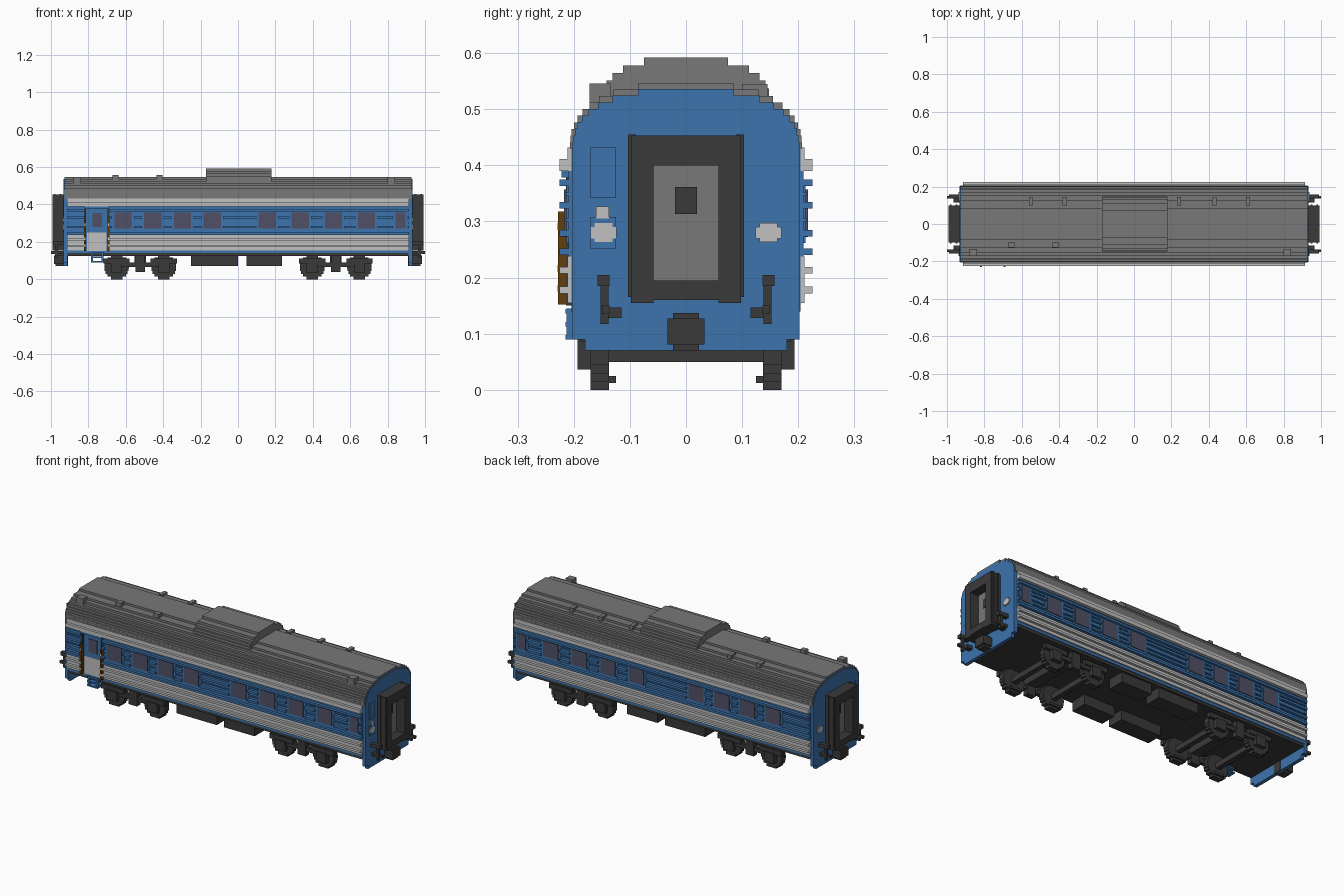
import bpy, bmesh, math

if "Cube" in bpy.data.objects:
    bpy.data.objects.remove(bpy.data.objects["Cube"])


def material(name, r, g, b):
    lin = [((c / 255 + 0.055) / 1.055) ** 2.4 for c in (r, g, b)] + [1]
    m = bpy.data.materials.new(name)
    m.use_nodes = True
    m.diffuse_color = lin
    m.node_tree.nodes["Principled BSDF"].inputs["Base Color"].default_value = lin
    return m


BLUE = material("carriage blue", 60, 115, 172)
LIGHT = material("light grey", 193, 193, 193)
GREY = material("roof grey", 120, 120, 120)
BLACK = material("charcoal", 58, 58, 58)
GLASS = material("window slate", 80, 80, 102)
BROWN = material("rail brown", 100, 62, 10)


def boxes(name, mat, items, mirror=""):
    """One object from boxes (x0, x1, y0, y1, z0, z1), mirrored over the named axes."""
    bm = bmesh.new()
    for x0, x1, y0, y1, z0, z1 in items:
        cube = bmesh.ops.create_cube(bm, size=1)["verts"]
        bmesh.ops.scale(bm, verts=cube, vec=(abs(x1 - x0), abs(y1 - y0), abs(z1 - z0)))
        bmesh.ops.translate(bm, verts=cube, vec=((x0 + x1) / 2, (y0 + y1) / 2, (z0 + z1) / 2))
    me = bpy.data.meshes.new(name)
    bm.to_mesh(me)
    bm.free()
    me.materials.append(mat)
    ob = bpy.data.objects.new(name, me)
    bpy.context.collection.objects.link(ob)
    if mirror:
        mod = ob.modifiers.new("Mirror", "MIRROR")
        mod.use_axis = [axis in mirror for axis in "xyz"]
        mod.use_mirror_merge = False


def arch(x0, x1, width, z0, height, rows):
    """Boxes stacked in shrinking rows that follow a rounded arch."""
    step, power = height / rows, 2.4
    widths = [width * (1 - ((i + 0.5) / rows) ** power) ** (1 / power) for i in range(rows)]
    return [(x0, x1, -w, w, z0 + i * step, z0 + (i + 1) * step) for i, w in enumerate(widths)]


def around(centres, half):
    return [(c - half, c + half) for c in centres]


def between(gaps):
    """Stretches of side wall left between the gaps."""
    edges = [-0.915] + [x for gap in sorted(gaps) for x in gap] + [0.915]
    return list(zip(edges[::2], edges[1::2]))


def strips(spans, s, depth, *heights):
    """Wall strips on side s for each x span and z range."""
    return [(a, b, s * 0.2, s * depth, z0, z1) for a, b in spans for z0, z1 in heights]


# Body core, floor and end walls
boxes("body_core", BLUE, [(-0.915, 0.915, -0.204, 0.204, 0.14, 0.43)])
boxes("floor", BLACK, [(-0.915, 0.915, -0.2, 0.2, 0.125, 0.14)])
boxes("end_walls", BLUE, arch(0.912, 0.932, 0.202, 0.43, 0.106, 9)
      + [(0.912, 0.932, -0.202, 0.202, 0.09, 0.43), (0.912, 0.932, -0.18, 0.18, 0.07, 0.09)], "x")

# Stepped roof, raised hump and roof fittings
boxes("roof", GREY, arch(-0.928, 0.928, 0.207, 0.43, 0.117, 10))
boxes("roof_hump", GREY, arch(-0.172, 0.178, 0.15, 0.51, 0.082, 6))
boxes("front_roof_vents", GREY, [(a, b, -0.125, -0.095, 0.51, 0.557) for a, b in around((-0.655, -0.42), 0.016)])
boxes("back_roof_vents", GREY, [(a, b, 0.1, 0.145, 0.505, 0.545)
                                for a, b in around((-0.55, -0.37, 0.24, 0.43, 0.61), 0.011)])
boxes("roof_end_boxes", GREY, [(a, b, -0.172, -0.135, 0.49, 0.546) for a, b in around((-0.86, 0.82), 0.02)])

# Ribbed side walls with windows; the front side leaves a gap for the door
for side, s, first, door in (("front", -1, -0.615, [(-0.82, -0.69)]), ("back", 1, -0.69, [])):
    centres = [first + 0.159 * i for i in range(4)] + [0.156 + 0.177 * i for i in range(4)]
    panes = around(centres, 0.046) + [(0.842, 0.895)]
    frames = [(a - 0.012, b + 0.012) for a, b in panes]
    runs, bays = between(door), between(door + frames)
    full = between([])
    boxes(side + "_lower_panel", LIGHT, strips(runs, s, 0.211, (0.155, 0.238))
          + strips(runs, s, 0.225, *around((0.178, 0.213), 0.006)))
    boxes(side + "_upper_band", LIGHT, strips(full, s, 0.211, (0.39, 0.432))
          + strips(full, s, 0.225, (0.39, 0.411)))
    boxes(side + "_blue_panel", BLUE, strips(runs, s, 0.209, (0.238, 0.39))
          + strips(runs, s, 0.225, *around((0.246, 0.369), 0.006))
          + strips(bays, s, 0.225, *around((0.279, 0.329), 0.006))
          + strips(bays, s, 0.215, *around((0.302, 0.349), 0.003)))
    boxes(side + "_window_frames", BLUE, strips(frames, s, 0.213, (0.262, 0.363)))
    boxes(side + "_windows", GLASS, strips(panes, s, 0.217, (0.272, 0.357)))

# Entrance door, handrails and steps
leaf, rails = around([-0.755], 0.053), around((-0.818, -0.692), 0.005)
boxes("door_lower", LIGHT, strips(leaf, -1, 0.208, (0.152, 0.25)))
boxes("door_upper", BLUE, strips(leaf, -1, 0.208, (0.25, 0.38)))
boxes("door_lintel", BLUE, strips(around([-0.755], 0.065), -1, 0.222, (0.378, 0.39)))
boxes("door_window", GLASS, strips(around([-0.752], 0.026), -1, 0.213, (0.28, 0.355)))
boxes("door_jambs", BLACK, strips(rails, -1, 0.214, (0.15, 0.378)))
boxes("door_handrails", BROWN, [(a, b, -0.214, -0.228, 0.152, 0.318) for a, b in rails])
boxes("door_rail_mounts", LIGHT, strips(rails, -1, 0.229, *around((0.181, 0.216, 0.291), 0.006)))
boxes("door_steps", BLUE, [(-0.785, -0.72, -0.17, -0.215, z0, z1) for z0, z1 in around((0.094, 0.117, 0.14), 0.004)]
      + [(a, b, -0.19, -0.213, 0.09, 0.145) for a, b in around((-0.78, -0.725), 0.005)])

# Gangways, couplers, lamps and hoses at both ends
boxes("gangway_frames", BLACK, [(0.93, 0.993, 0.058, 0.098, 0.155, 0.453),
                                (0.93, 0.993, 0, 0.058, 0.4, 0.453),
                                (0.93, 0.993, 0, 0.058, 0.16, 0.195)]
      + [(a, b, 0.09, 0.103, 0.165, 0.455) for a, b in around((0.95, 0.98), 0.005)], "xy")
boxes("gangway_doors", GREY, [(0.93, 0.942, -0.06, 0.06, 0.19, 0.405)], "x")
boxes("gangway_door_windows", BLACK, [(0.94, 0.946, -0.02, 0.02, 0.313, 0.361)], "x")
boxes("couplers", BLACK, [(0.925, 0.985, -0.033, 0.033, 0.081, 0.127),
                          (0.91, 0.975, -0.023, 0.023, 0.07, 0.137)], "x")
boxes("lamps", LIGHT, [(0.93, 0.938, 0.124, 0.17, 0.27, 0.29),
                       (0.93, 0.938, 0.131, 0.163, 0.263, 0.297)], "xy")
boxes("signal_lamps", LIGHT, [(0.93, 0.938, -0.16, -0.137, 0.305, 0.327)], "x")
boxes("hoses", BLACK, [(0.962, 0.978, 0.138, 0.152, 0.117, 0.205),
                       (0.93, 1.0, 0.136, 0.15, 0.135, 0.15),
                       (0.93, 0.965, 0.115, 0.14, 0.128, 0.147),
                       (0.93, 0.99, 0.136, 0.158, 0.185, 0.205)], "xy")
boxes("end_panels", BLUE, [(0.93, 0.936, -0.17, -0.125, z0, z1)
                           for z0, z1 in around((0.387, ), 0.045) + around((0.28, ), 0.028)], "x")

# Equipment boxes under the floor
boxes("underfloor_boxes", BLACK, [(a, b, 0.095, 0.188, 0.07, 0.135) for a, b in ((-0.25, 0), (0.045, 0.235))], "y")

# Bogies: stepped wheels, axles, axle boxes and side frames
CENTRE, RADIUS, ROWS = 0.523, 0.066, 9
wheels, axles, frame = [], [], []
for x in (CENTRE - 0.126, CENTRE + 0.126):
    for i in range(ROWS):
        half = RADIUS * math.sqrt(1 - ((2 * i + 1) / ROWS - 1) ** 2)
        z = 2 * RADIUS * i / ROWS
        wheels.append((x - half, x + half, 0.137, 0.17, z, z + 2 * RADIUS / ROWS))
    wheels.append((x - 0.03, x + 0.03, 0.125, 0.14, 0.012, 0.025))
    axles.append((x - 0.014, x + 0.014, 0, 0.15, 0.05, 0.08))
    frame += [(x - 0.03, x + 0.03, 0.165, 0.193, 0.036, 0.09),
              (x - 0.07, x + 0.07, 0.165, 0.187, 0.085, 0.112)]
frame += [(CENTRE - 0.1, CENTRE + 0.1, 0.16, 0.18, 0.065, 0.09),
          (CENTRE - 0.026, CENTRE + 0.026, 0.155, 0.185, 0.04, 0.128),
          (CENTRE - 0.03, CENTRE + 0.03, 0, 0.16, 0.09, 0.128)]
boxes("bogie_wheels", BLACK, wheels, "xy")
boxes("bogie_axles", BLACK, axles, "xy")
boxes("bogie_frames", BLACK, frame, "xy")
